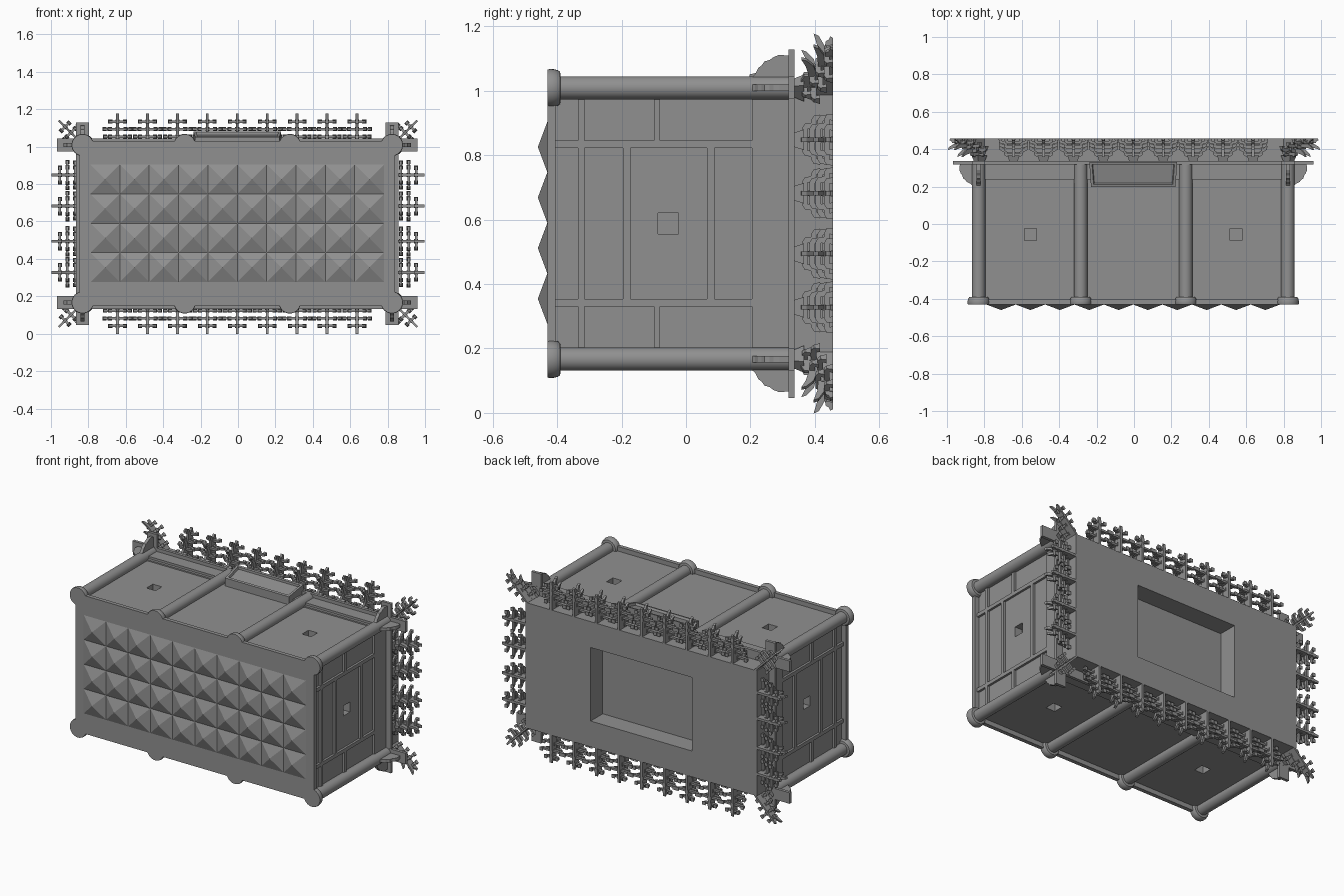
import bpy, bmesh
from math import pi, radians, atan2
from mathutils import Matrix

if "Cube" in bpy.data.objects:
    bpy.data.objects.remove(bpy.data.objects["Cube"])

CX, CZ = -0.004, 0.588          # plan centre (the hall's height runs along +y)
COLX, COLZ = 0.827, 0.421       # column line half sizes

# dark grey stone
stone = bpy.data.materials.new("dark_grey")
stone.diffuse_color = (0.28, 0.28, 0.28, 1)
stone.use_nodes = True
stone.node_tree.nodes["Principled BSDF"].inputs["Base Color"].default_value = stone.diffuse_color


def add_box(bm, x0, x1, y0, y1, z0, z1):
    m = Matrix.Translation(((x0 + x1) / 2, (y0 + y1) / 2, (z0 + z1) / 2)) @ \
        Matrix.Diagonal((abs(x1 - x0), abs(y1 - y0), abs(z1 - z0), 1))
    bmesh.ops.create_cube(bm, size=1, matrix=m)


def add_prism(bm, prof, w):
    """Profile of (out, height) points, extruded across by w. Local x=across, y=height, z=out."""
    a = [bm.verts.new((-w / 2, h, o)) for o, h in prof]
    b = [bm.verts.new((w / 2, h, o)) for o, h in prof]
    n = len(prof)
    bm.faces.new(a)
    bm.faces.new(b[::-1])
    for i in range(n):
        bm.faces.new((a[i], b[i], b[(i + 1) % n], a[(i + 1) % n]))


def to_mesh(bm, name):
    bmesh.ops.recalc_face_normals(bm, faces=bm.faces[:])
    me = bpy.data.meshes.new(name)
    bm.to_mesh(me)
    bm.free()
    me.materials.append(stone)
    return me


def place(name, me, loc=(CX, 0, CZ), rot=0):
    ob = bpy.data.objects.new(name, me)
    ob.location = loc
    ob.rotation_euler = (0, rot, 0)
    bpy.context.collection.objects.link(ob)
    return ob


def boxes(name, items):
    bm = bmesh.new()
    for it in items:
        add_box(bm, *it)
    return place(name, to_mesh(bm, name))


# hall body with square sockets on four sides
body = boxes("hall_body", [(-0.812, 0.812, -0.43, 0.335, -0.412, 0.412)])
s, hy = 0.032, -0.055
cutter = boxes("socket_cutter",
               [(x - s, x + s, hy - s, hy + s, z - 0.05, z + 0.05)
                for x in (-0.55, 0.55) for z in (-0.412, 0.412)] +
               [(x - 0.05, x + 0.05, hy - s, hy + s, -s, s) for x in (-0.812, 0.812)])
mod = body.modifiers.new("sockets", 'BOOLEAN')
mod.operation = 'DIFFERENCE'
mod.object = cutter
bpy.context.view_layer.objects.active = body
bpy.ops.object.modifier_apply(modifier=mod.name)
bpy.data.objects.remove(cutter)

# floor slab and studs of shallow pyramids on its face
boxes("floor_slab", [(-0.843, 0.843, -0.43, -0.405, -0.441, 0.441)])
bm = bmesh.new()
P = 0.157
for i in range(10):
    for j in range(4):
        x, z = (i - 5) * P, (j - 2) * P
        q = [bm.verts.new((x + a * P, -0.4305, z + b * P)) for a, b in ((0, 0), (1, 0), (1, 1), (0, 1))]
        tip = bm.verts.new((x + P / 2, -0.46, z + P / 2))
        for k in range(4):
            bm.faces.new((q[k], q[(k + 1) % 4], tip))
        bm.faces.new(q[::-1])
place("pyramid_studs", to_mesh(bm, "pyramid_studs"), (CX, 0, CZ + 0.002))

# raised rails on the two end walls
rails = []
for sx in (-1, 1):
    a, b = sx * 0.805, sx * 0.826
    for y0, y1, z in ((-0.335, -0.315, 0.4), (-0.195, -0.173, 0.236), (0.065, 0.088, 0.236), (0.205, 0.318, 0.4)):
        rails.append((a, b, y0, y1, -z, z))
    for sz in (-1, 1):
        rails.append((a, b, -0.41, 0.205, sz * 0.234, sz * 0.257))
        rails.append((a, b, -0.10, -0.08, sz * 0.257, sz * 0.4))
boxes("end_wall_rails", rails)

# lintel beams along the long walls
boxes("lintel_beams", [(-0.82, 0.82, y0, 0.32, sz * 0.4, sz * d)
                       for sz in (-1, 1) for y0, d in ((0.22, 0.42), (0.237, 0.434))])

# columns with swelling bases
prof = [(0.0, -0.43), (0.057, -0.43), (0.059, -0.422), (0.058, -0.41), (0.055, -0.398),
        (0.050, -0.391), (0.036, -0.389), (0.036, 0.318), (0.0, 0.318)]
bm = bmesh.new()
vs = [bm.verts.new((r, y, 0)) for r, y in prof]
es = [bm.edges.new((vs[i], vs[i + 1])) for i in range(len(vs) - 1)]
bmesh.ops.spin(bm, geom=vs + es, cent=(0, 0, 0), axis=(0, 1, 0), angle=2 * pi, steps=32)
bmesh.ops.remove_doubles(bm, verts=bm.verts[:], dist=0.0005)
col_me = to_mesh(bm, "column")
for x in (-COLX, -0.281, 0.281, COLX):
    for sz in (-1, 1):
        col = place("column", col_me, (CX + x, 0, CZ + sz * COLZ))
bpy.ops.object.select_all(action='DESELECT')
col.select_set(True)
bpy.context.view_layer.objects.active = col
bpy.ops.object.shade_smooth_by_angle(angle=radians(35))

# flat plates crossing at the corners, and scalloped beam noses
W = 0.035
boxes("top_plates", [(-0.965, 0.965, 0.318, 0.337, sz * COLZ - W, sz * COLZ + W) for sz in (-1, 1)] +
      [(sx * COLX - W, sx * COLX + W, 0.3185, 0.3365, -0.541, 0.541) for sx in (-1, 1)])
bm = bmesh.new()
add_prism(bm, [(0, 0.205), (0.036, 0.207), (0.043, 0.215), (0.062, 0.224), (0.07, 0.235), (0.082, 0.243),
               (0.087, 0.26), (0.096, 0.272), (0.103, 0.29), (0.1, 0.319), (0, 0.319)], 0.02)
nose_me = to_mesh(bm, "beam_nose")
for sx in (-1, 1):
    for sz in (-1, 1):
        loc = (CX + sx * COLX, 0, CZ + sz * COLZ)
        place("beam_nose", nose_me, loc, sx * pi / 2)
        place("beam_nose", nose_me, loc, 0 if sz > 0 else pi)

# upper deck with a rectangular well in the middle
X, Z, hx, hz = 0.817, 0.4, 0.358, 0.235
boxes("upper_deck", [(-X, -hx, 0.33, 0.457, -Z, Z), (hx, X, 0.33, 0.457, -Z, Z),
                     (-hx, hx, 0.33, 0.457, -Z, -hz), (-hx, hx, 0.33, 0.457, hz, Z)])


def block(bm, t, o, h, r, tall):
    """Bearing block, narrower underneath."""
    n0 = len(bm.verts)
    add_box(bm, t - r, t + r, h, h + tall, o - r, o + r)
    bm.verts.ensure_lookup_table()
    for v in bm.verts[n0:]:
        if v.co.y < h + tall / 2:
            v.co.x = t + (v.co.x - t) * 0.7
            v.co.z = o + (v.co.z - o) * 0.7


def cross_arm(bm, o, half, h):
    """Bow-shaped arm across the bracket with bearing blocks on its ends."""
    n0 = len(bm.verts)
    add_prism(bm, [(-half, h + 0.009), (-half, h + 0.017), (half, h + 0.017), (half, h + 0.009),
                   (half - 0.014, h), (0.014 - half, h)], 0.013)
    bm.verts.ensure_lookup_table()
    for v in bm.verts[n0:]:
        x, y, z = v.co
        v.co = (z, y, x + o)
    for t in (-half + 0.008, 0, half - 0.008):
        block(bm, t, o, h + 0.015, 0.011, 0.013)


# stepped bracket set: stacked arms, two curved beaks and a top nose
bm = bmesh.new()
block(bm, 0, 0, 0.336, 0.032, 0.03)
T = 0.015
add_prism(bm, [(-0.03, 0.357), (0.03, 0.357), (0.05, 0.367), (0.05, 0.38), (-0.03, 0.38)], T)
add_prism(bm, [(-0.03, 0.38), (0.06, 0.38), (0.09, 0.372), (0.118, 0.358), (0.113, 0.374),
               (0.09, 0.397), (0.06, 0.405), (-0.03, 0.405)], T)
add_prism(bm, [(-0.03, 0.405), (0.09, 0.41), (0.13, 0.408), (0.169, 0.396), (0.162, 0.412),
               (0.135, 0.428), (0.09, 0.432), (-0.03, 0.432)], T)
add_prism(bm, [(-0.03, 0.43), (0.125, 0.43), (0.145, 0.434), (0.15, 0.443), (0.16, 0.448),
               (0.155, 0.457), (-0.03, 0.457)], T)
for o, half, h in ((0, 0.05, 0.36), (0, 0.075, 0.388), (0.044, 0.048, 0.383), (0.044, 0.075, 0.408),
                   (0.085, 0.05, 0.402), (0.085, 0.078, 0.428), (0.125, 0.047, 0.428)):
    cross_arm(bm, o, half, h)
br_me = to_mesh(bm, "bracket_set")

for sg in (-1, 1):
    for k in range(-4, 5):
        place("long_side_bracket", br_me, (CX + k * 0.16, 0, CZ + sg * COLZ), 0 if sg > 0 else pi)
    for z in (-0.26, -0.094, 0.094, 0.26):
        place("end_bracket", br_me, (sg * COLX, 0, CZ + z), sg * pi / 2)
    for sz in (-1, 1):
        ob = place("corner_bracket", br_me, (sg * COLX, 0, CZ + sz * COLZ), atan2(sg, sz))
        ob.scale = (0.75, 1, 1.1)

# blank tilted plaque under the middle of the eaves
bm = bmesh.new()
add_box(bm, -0.235, 0.235, 0.197, 0.332, 0.40, 0.475)
for v in bm.verts:
    if v.co.z > 0.45:
        v.co.z += 0.018 if v.co.y > 0.3 else -0.012
    if v.co.y < 0.3:
        v.co.x *= 0.96
bm.normal_update()
front = max(bm.faces, key=lambda f: f.normal.z)
bmesh.ops.inset_region(bm, faces=[front], thickness=0.02, depth=0)
bmesh.ops.inset_region(bm, faces=[front], thickness=0.006, depth=-0.014)
place("blank_plaque", to_mesh(bm, "blank_plaque"))
